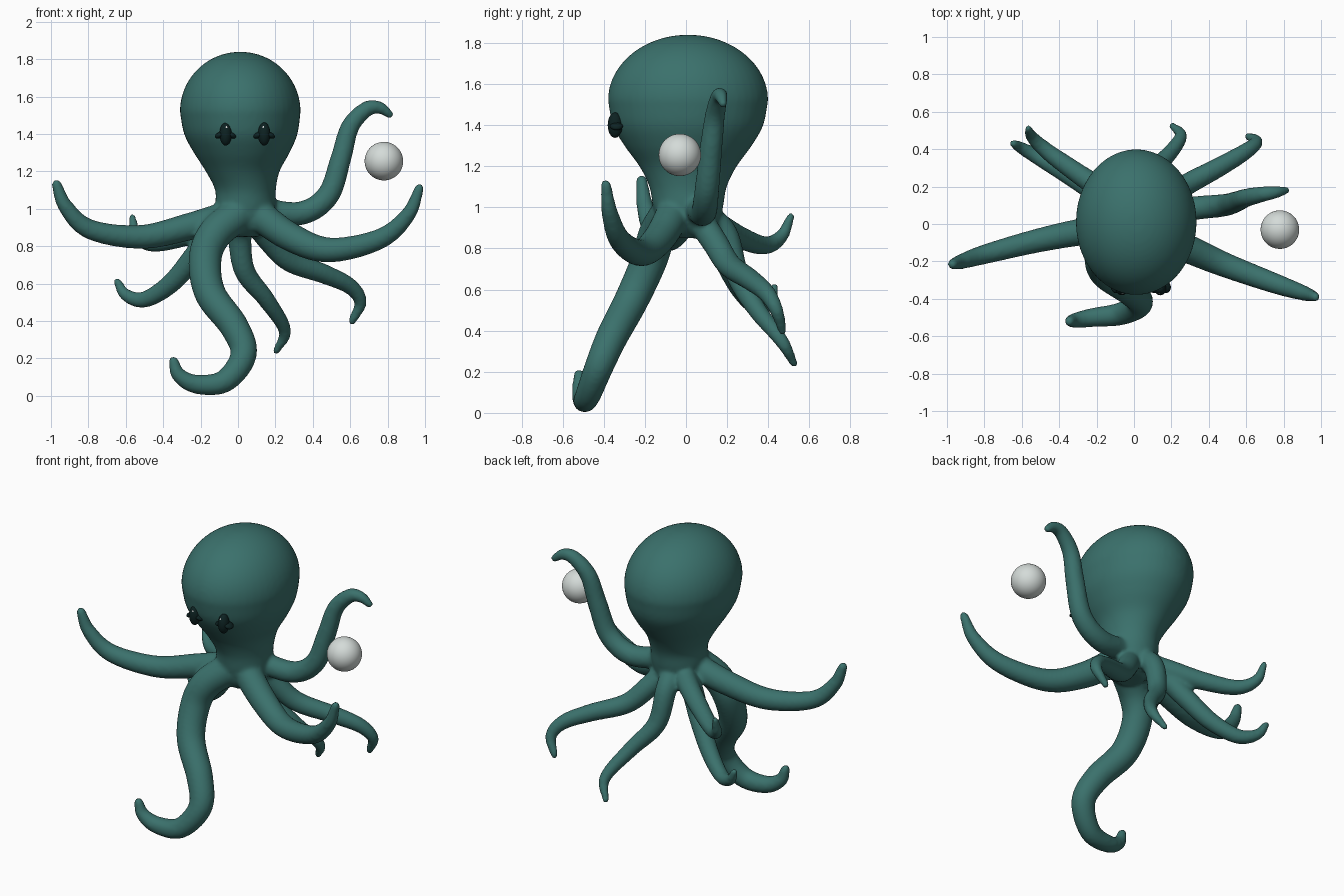
import bpy, bmesh, math
from mathutils import Vector, Matrix

if "Cube" in bpy.data.objects:
    bpy.data.objects.remove(bpy.data.objects["Cube"], do_unlink=True)


def material(name, color):
    m = bpy.data.materials.new(name)
    m.use_nodes = True
    m.diffuse_color = (*color, 1)
    bsdf = m.node_tree.nodes["Principled BSDF"]
    bsdf.inputs["Base Color"].default_value = (*color, 1)
    bsdf.inputs["Roughness"].default_value = 0.6
    return m


TEAL = material("teal skin", (0.043, 0.165, 0.15))
BLACK = material("eye black", (0.004, 0.016, 0.016))
WHITE = material("eye glint white", (0.85, 0.85, 0.85))
PEARL = material("pearl grey", (0.66, 0.71, 0.69))


def smooth_path(points, steps):
    """Catmull-Rom curve through points of any dimension."""
    p = [Vector(q) for q in points]
    p = [p[0] * 2 - p[1]] + p + [p[-1] * 2 - p[-2]]
    out = []
    for i in range(1, len(p) - 2):
        a, b, c, d = p[i - 1:i + 3]
        for k in range(steps):
            t = k / steps
            out.append(b + (c - a) * (t / 2) + (a * 2 - b * 5 + c * 4 - d) * (t * t / 2)
                       + (b * 3 - a - c * 3 + d) * (t ** 3 / 2))
    return out + [p[-2]]


def skin(bm, rings):
    """Closed surface through a list of vertex-position rings."""
    loops = [[bm.verts.new(co) for co in ring] for ring in rings]
    n = len(loops[0])
    for lo, hi in zip(loops, loops[1:]):
        for i in range(n):
            j = (i + 1) % n
            bm.faces.new((lo[i], lo[j], hi[j], hi[i]))
    bm.faces.new(loops[0][::-1])
    bm.faces.new(loops[-1])


def circle(n):
    return [(math.cos(math.tau * i / n), math.sin(math.tau * i / n)) for i in range(n)]


def add_tentacle(bm, points, base, tip, power=1.3):
    path = smooth_path(points, 10)
    last = len(path) - 1
    radii = [tip + (base - tip) * (1 - (i / last) ** power) for i in range(last + 1)]
    # rounded tip
    end, direction = path[-1], (path[-1] - path[-2]).normalized()
    for a in (0.4, 0.8, 1.2, 1.45):
        path.append(end + direction * tip * math.sin(a))
        radii.append(tip * math.cos(a))
    rings, side = [], None
    for i, (c, r) in enumerate(zip(path, radii)):
        tan = (path[min(i + 1, len(path) - 1)] - path[max(i - 1, 0)]).normalized()
        side = side if side else tan.orthogonal()
        side = (side - tan * side.dot(tan)).normalized()
        up = tan.cross(side)
        rings.append([c + (side * x + up * y) * r for x, y in circle(20)])
    skin(bm, rings)


def finish(name, bm, mat):
    bmesh.ops.recalc_face_normals(bm, faces=bm.faces)
    me = bpy.data.meshes.new(name)
    bm.to_mesh(me)
    bm.free()
    me.materials.append(mat)
    for f in me.polygons:
        f.use_smooth = True
    ob = bpy.data.objects.new(name, me)
    bpy.context.collection.objects.link(ob)
    return ob


def ellipsoid(name, center, size, mat, tilt=0, segs=24):
    bm = bmesh.new()
    bmesh.ops.create_uvsphere(bm, u_segments=segs, v_segments=segs // 2, radius=1)
    bm.transform(Matrix.Translation(center) @ Matrix.Rotation(tilt, 4, "Y")
                 @ Matrix.Diagonal((*size, 1)))
    return finish(name, bm, mat)


# Head and hub: oval rings, each (height, centre x, half width, half depth)
body = bmesh.new()
neck = [(0.85, 0.04, 0.07, 0.08), (0.90, 0.04, 0.13, 0.14), (1.0, 0.04, 0.16, 0.17),
        (1.1, 0.04, 0.162, 0.188), (1.2, 0.025, 0.197, 0.237), (1.3, 0.02, 0.256, 0.31),
        (1.4, 0.015, 0.303, 0.366), (1.52, 0.012, 0.323, 0.39)]
sections = smooth_path(neck, 5)
for k in range(1, 16):
    a = k / 16 * math.pi / 2
    sections.append(Vector((1.52 + 0.32 * math.sin(a), 0.012,
                            0.323 * math.cos(a), 0.39 * math.cos(a))))
skin(body, [[(cx + rx * x, 0.01 + ry * y, z) for x, y in circle(48)]
            for z, cx, rx, ry in sections])

# Right front arm, reaching out with a raised tip
add_tentacle(body, [(0, -0.02, 0.98), (-0.26, -0.04, 0.905), (-0.52, -0.09, 0.85),
                    (-0.79, -0.16, 0.89), (-0.92, -0.20, 1.01), (-0.97, -0.215, 1.13)],
             0.08, 0.028)
# Left front arm, reaching out with a raised tip
add_tentacle(body, [(0.08, -0.05, 0.99), (0.28, -0.13, 0.85), (0.49, -0.22, 0.78),
                    (0.76, -0.32, 0.84), (0.91, -0.37, 0.97), (0.97, -0.39, 1.11)],
             0.085, 0.026)
# Front arm, standing on the ground
add_tentacle(body, [(0, -0.08, 0.97), (-0.12, -0.14, 0.87), (-0.175, -0.18, 0.74),
                    (-0.15, -0.265, 0.55), (-0.02, -0.36, 0.37), (0.03, -0.425, 0.22),
                    (-0.07, -0.48, 0.08), (-0.22, -0.50, 0.062), (-0.315, -0.515, 0.11),
                    (-0.345, -0.52, 0.185)], 0.093, 0.028, 1.8)
# Left raised arm
add_tentacle(body, [(0.1, 0.05, 1.0), (0.33, 0.085, 0.975), (0.48, 0.10, 1.07),
                    (0.55, 0.12, 1.27), (0.6, 0.14, 1.44), (0.69, 0.16, 1.535),
                    (0.76, 0.17, 1.54), (0.81, 0.18, 1.505)], 0.065, 0.023, 1.8)
# Left back arm
add_tentacle(body, [(0.08, 0.06, 0.95), (0.17, 0.14, 0.83), (0.28, 0.21, 0.72),
                    (0.465, 0.31, 0.65), (0.6, 0.39, 0.585), (0.655, 0.44, 0.5),
                    (0.61, 0.47, 0.4)], 0.066, 0.022, 1.7)
# Middle back arm
add_tentacle(body, [(0.03, 0.08, 0.97), (0.01, 0.19, 0.87), (0.035, 0.25, 0.67),
                    (0.155, 0.34, 0.51), (0.25, 0.465, 0.35), (0.205, 0.525, 0.24)],
             0.066, 0.02, 1.7)
# Upper right back arm
add_tentacle(body, [(0, 0.05, 0.97), (-0.14, 0.16, 0.91), (-0.3, 0.27, 0.85),
                    (-0.46, 0.385, 0.815), (-0.545, 0.465, 0.86), (-0.565, 0.51, 0.955)],
             0.065, 0.02, 1.6)
# Lower right back arm
add_tentacle(body, [(0, 0.04, 0.95), (-0.13, 0.12, 0.88), (-0.23, 0.19, 0.75),
                    (-0.36, 0.27, 0.6), (-0.5, 0.35, 0.515), (-0.6, 0.405, 0.54),
                    (-0.645, 0.43, 0.61)], 0.068, 0.022, 1.6)

# Fuse the head and arms into one soft skin
octopus = finish("octopus_body", body, TEAL)
remesh = octopus.modifiers.new("fuse", "REMESH")
remesh.mode = "VOXEL"
remesh.voxel_size = 0.012
remesh.use_smooth_shade = True
soften = octopus.modifiers.new("soften", "SMOOTH")
soften.factor = 0.5
soften.iterations = 8

# Eyes: tall oval, drooping side lashes and a small glint
for name, x in (("right", -0.066), ("left", 0.14)):
    ellipsoid(name + "_eye", (x, -0.345, 1.4), (0.033, 0.036, 0.062), BLACK)
    for side in (-1, 1):
        ellipsoid(name + "_eyelash", (x + side * 0.03, -0.338, 1.395),
                  (0.03, 0.032, 0.016), BLACK, side * 0.45, 16)
    ellipsoid(name + "_eye_glint", (x + (0.004 if x < 0 else -0.004), -0.371, 1.43),
              (0.007, 0.004, 0.013), WHITE, 0, 12)

# Floating ball beside the raised arm
ellipsoid("ball", (0.78, -0.03, 1.255), (0.103, 0.103, 0.103), PEARL, 0, 48)
